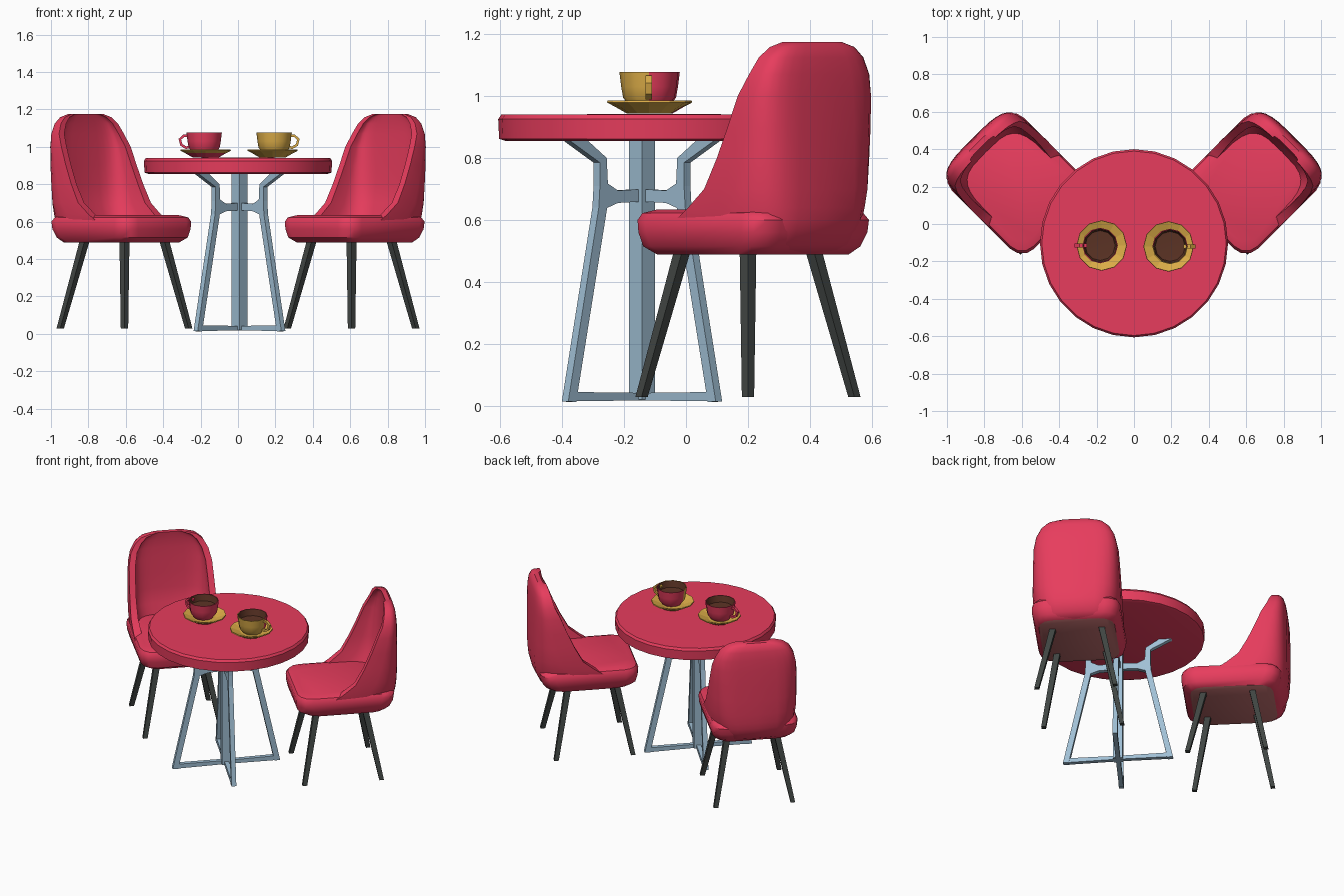
import bpy, bmesh, math
from mathutils import Vector

if "Cube" in bpy.data.objects:
    bpy.data.objects.remove(bpy.data.objects["Cube"])


def material(name, rgb):
    m = bpy.data.materials.new(name)
    m.diffuse_color = (*rgb, 1)
    m.use_nodes = True
    m.node_tree.nodes["Principled BSDF"].inputs["Base Color"].default_value = m.diffuse_color
    return m


RED = material("rose red", (0.84, 0.048, 0.115))
GOLD = material("mustard gold", (0.72, 0.42, 0.065))
BLUE = material("steel blue", (0.35, 0.52, 0.66))
DARK = material("charcoal", (0.052, 0.06, 0.056))
COFFEE = material("coffee brown", (0.105, 0.033, 0.018))
UNDER = material("dull rose", (0.50, 0.15, 0.15))


def finish(name, bm, mats, loc=(0, 0, 0), rot=0, smooth=None):
    bmesh.ops.remove_doubles(bm, verts=bm.verts, dist=1e-5)
    bmesh.ops.recalc_face_normals(bm, faces=bm.faces)
    me = bpy.data.meshes.new(name)
    bm.to_mesh(me)
    bm.free()
    for m in mats:
        me.materials.append(m)
    ob = bpy.data.objects.new(name, me)
    ob.location = loc
    ob.rotation_euler.z = rot
    bpy.context.collection.objects.link(ob)
    if smooth:
        bpy.ops.object.select_all(action='DESELECT')
        ob.select_set(True)
        bpy.context.view_layer.objects.active = ob
        bpy.ops.object.shade_smooth_by_angle(angle=math.radians(smooth))
    return ob


def loft(bm, rings, caps=True):
    """Join closed rings of points into a skin."""
    vs = [[bm.verts.new(p) for p in r] for r in rings]
    n = len(vs[0])
    for a, b in zip(vs, vs[1:]):
        for i in range(n):
            bm.faces.new((a[i], a[(i + 1) % n], b[(i + 1) % n], b[i]))
    if caps:
        bm.faces.new(vs[0])
        bm.faces.new(vs[-1])
    return vs


def lathe(name, profile, sides, mats, seg_mat, loc, smooth=None, back=None):
    """Turn a profile; seg_mat gives the material of each profile segment."""
    bm = bmesh.new()
    pts = [[bm.verts.new((r * math.cos(2 * math.pi * i / sides),
                          r * math.sin(2 * math.pi * i / sides), z))
            for i in range(sides)] for r, z in profile]
    for k in range(len(pts) - 1):
        for i in range(sides):
            j = (i + 1) % sides
            f = bm.faces.new((pts[k][i], pts[k][j], pts[k + 1][j], pts[k + 1][i]))
            f.material_index = seg_mat[k]
            if back is not None and seg_mat[k] == 0 and f.calc_center_median().y > 0.01:
                f.material_index = back
    return finish(name, bm, mats, loc, 0, smooth)


# table top
lathe("table_top", [(0, .855), (.48, .855), (.5, .862), (.503, .925), (.493, .94), (0, .942)],
      28, [RED], [0] * 5, (0, -.103, 0), 35)


# table frame: four crossing legs with stretchers and a central post
def strip(bm, pairs, d, half):
    """Flat bar in a vertical plane; pairs are (r, z, r, z) of both edges."""
    side = Vector((-d.y, d.x, 0)) * half
    rings = []
    for r1, z1, r2, z2 in pairs:
        a = d * r1 + Vector((0, 0, z1))
        b = d * r2 + Vector((0, 0, z2))
        rings.append([a - side, b - side, b + side, a + side])
    loft(bm, rings)


bm = bmesh.new()
for sx in (-1, 1):
    for sy in (-1, 1):
        d = Vector((.69 * sx, .73 * sy, 0))
        strip(bm, [(.305, .012, .34, .015), (.17, .63, .205, .64), (.165, .72, .2, .71),
                   (.17, .80, .2, .785), (.255, .857, .335, .857)], d, .015)
        strip(bm, [(0, .018, 0, .042), (.32, .015, .32, .045)], d, .014)
        strip(bm, [(0, .66, 0, .70), (.12, .655, .12, .695), (.18, .635, .18, .725)], d, .015)
loft(bm, [[(.042, 0, z), (0, .042, z), (-.042, 0, z), (0, -.042, z)] for z in (.02, .86)])
finish("table_frame", bm, [BLUE], (.008, -.142, 0))


# chairs, built facing local +x
def rounded(u0, u1, w, z, c=.09):
    pts = []
    for cx, cy, a0 in ((u1 - c, w - c, 0), (u0 + c, w - c, 90),
                       (u0 + c, c - w, 180), (u1 - c, c - w, 270)):
        for k in range(4):
            a = math.radians(a0 + 30 * k)
            pts.append((cx + c * math.cos(a), cy + c * math.sin(a), z))
    return pts


def u_section(z, ub, uf, w, tb, tw, n=14):
    """Outer and inner outline of the wrap-around backrest at one height."""
    def arc(b, ww):
        out = []
        for i in range(n + 1):
            a = math.pi * (i / n - .5)
            s, c = math.sin(a), max(math.cos(a), 0)
            out.append((uf - (uf - b) * c ** .52,
                        ww * math.copysign(abs(s) ** .52, s), z))
        return out
    return arc(ub, w), arc(ub + tb, w - tw)


def chair(side, x, rot):
    loc = (x, .2, 0)
    # seat
    bm = bmesh.new()
    loft(bm, [rounded(-.28, .235, .235, .488), rounded(-.31, .275, .26, .515),
              rounded(-.33, .285, .272, .56), rounded(-.335, .287, .274, .60),
              rounded(-.32, .275, .264, .622), rounded(-.30, .24, .23, .634)])
    for f in bm.faces:
        if f.calc_center_median().z < .489:
            f.material_index = 1
    finish(side + "_seat", bm, [RED, UNDER], loc, rot, 40)

    # wrap-around backrest: z, back, wing front, half width, thicknesses
    levels = [(.492, -.285, .0, .225, .08, .05), (.52, -.325, .05, .25, .08, .05),
              (.57, -.35, .08, .266, .09, .05), (.60, -.358, .06, .271, .1, .05),
              (.64, -.362, .0, .273, .1, .05),
              (.70, -.365, -.075, .275, .08, .045), (.80, -.365, -.13, .272, .07, .04),
              (.90, -.365, -.175, .268, .065, .04), (1.0, -.363, -.215, .262, .06, .04),
              (1.07, -.36, -.25, .245, .055, .04), (1.125, -.354, -.265, .215, .05, .04),
              (1.158, -.345, -.275, .175, .045, .035), (1.175, -.328, -.28, .12, .03, .03)]
    bm = bmesh.new()
    rings = []
    for lv in levels:
        o, i = u_section(*lv)
        rings.append(o + i[::-1])
    vs = loft(bm, rings, caps=False)
    n = len(vs[0])
    for ring in (vs[0], vs[-1]):
        for k in range(n // 2 - 1):
            bm.faces.new((ring[k], ring[k + 1], ring[n - 2 - k], ring[n - 1 - k]))
    finish(side + "_backrest", bm, [RED], loc, rot, 40)

    # four splayed legs
    bm = bmesh.new()
    for sx in (-1, 1):
        for sy in (-1, 1):
            loft(bm, [[(sx * r + dx * h, sy * r + dy * h, z)
                       for dx, dy in ((1, 1), (-1, 1), (-1, -1), (1, -1))]
                      for r, z, h in ((.243, .028, .014), (.15, .5, .019))])
    finish(side + "_chair_legs", bm, [DARK], loc, rot)


chair("left", -.607, math.radians(-45))
chair("right", .607, math.radians(-135))


# cups, saucers and handles
CUP = [(0, .965), (.06, .965), (.083, .995), (.089, 1.03), (.095, 1.077),
       (.09, 1.077), (.08, 1.035), (0, 1.03)]
SAUCER = [(0, .943), (.07, .943), (.11, .966), (.135, .979), (.133, .985), (.07, .962), (0, .962)]


def cup_set(side, s, x, y, main, saucer_base, back):
    loc = (x, y, 0)
    lathe(side + "_saucer", SAUCER, 12, [GOLD, saucer_base], [1, 1, 0, 0, 0, 0], loc)
    lathe(side + "_cup", CUP, 12, [main, COFFEE, RED], [0, 0, 0, 0, 0, 1, 1],
          (x + s * .008, y, 0), 35, back)
    bm = bmesh.new()
    path = [(.08, 1.058), (.115, 1.06), (.138, 1.04), (.13, 1.01), (.105, .995), (.075, 1.0)]
    rings = []
    for k, (r, z) in enumerate(path):
        a, b = path[max(k - 1, 0)], path[min(k + 1, 5)]
        t = Vector((b[0] - a[0], 0, b[1] - a[1])).normalized()
        nrm = Vector((-t.z, 0, t.x)) * .007
        p = Vector((r, 0, z))
        w = Vector((0, .01, 0))
        rings.append([Vector((q.x * s, q.y, q.z)) for q in
                      (p + nrm + w, p + nrm - w, p - nrm - w, p - nrm + w)])
    loft(bm, rings)
    finish(side + "_cup_handle", bm, [main], loc)


cup_set("left", -1, -.173, -.115, RED, RED, None)
cup_set("right", 1, .185, -.12, GOLD, GOLD, 2)
